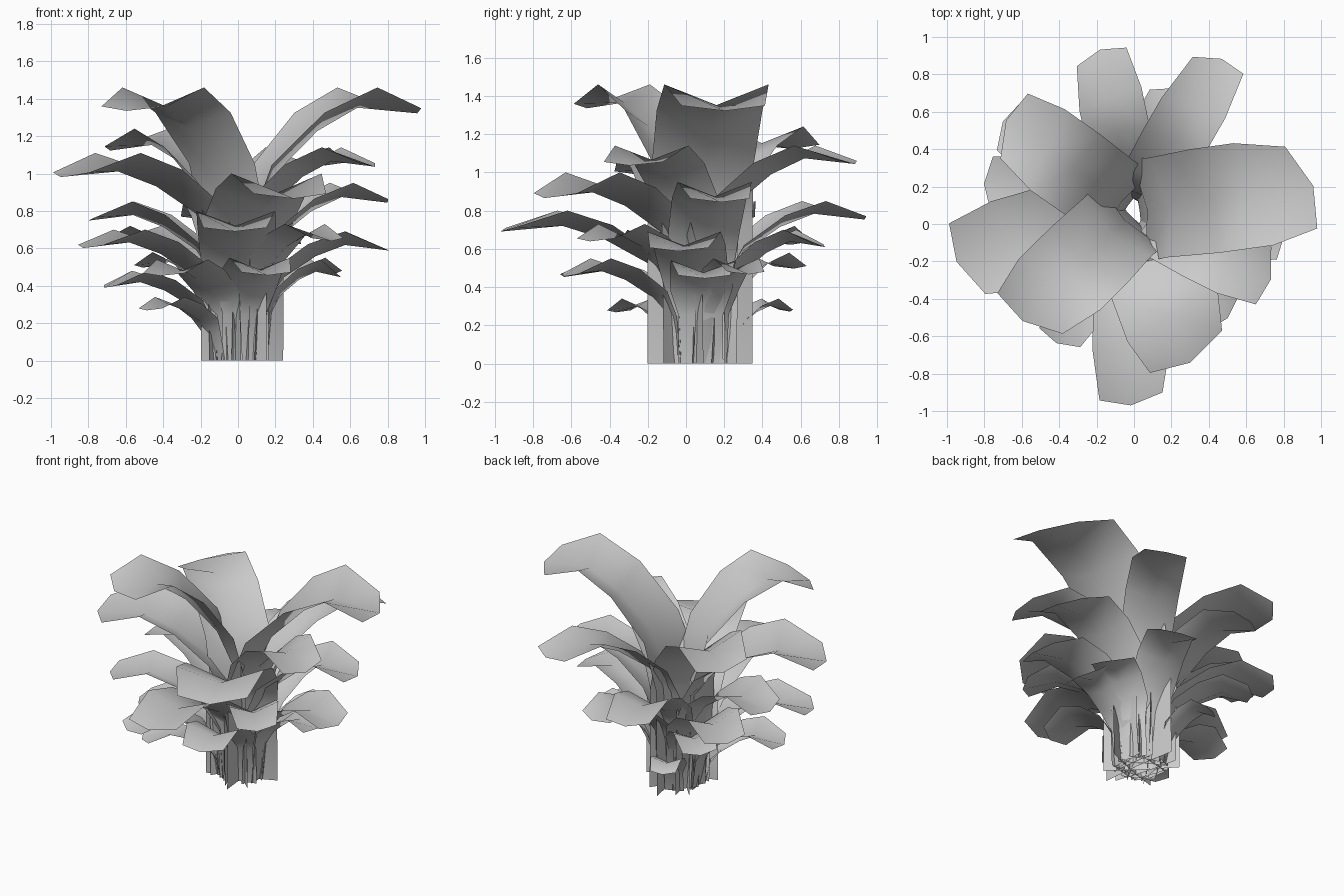
import bpy, math

# tip azimuth, tip reach, top of blade edges, width, rise of blade
LEAVES = [
    (12, .98, 1.46, .57, .62), (221, .79, 1.46, .50, .62),
    (141, .88, 1.24, .46, .45), (62, 1.00, 1.14, .35, .42),
    (338, .79, 1.14, .39, .42), (192, .97, 1.11, .52, .40),
    (292, .80, 1.00, .55, .35), (13, .82, .95, .40, .38),
    (101, .95, .85, .35, .34), (269, .97, .80, .42, .34),
    (165, .83, .85, .38, .32), (142, .89, .72, .36, .32),
    (357, .81, .69, .38, .30), (315, .71, .73, .32, .30),
    (196, .86, .70, .36, .30), (73, .76, .70, .32, .30),
    (237, .76, .54, .30, .24), (185, .72, .48, .32, .22),
    (32, .62, .55, .28, .24), (284, .66, .55, .34, .24),
    (10, .56, .54, .34, .22), (132, .76, .58, .28, .24),
    (110, .58, .34, .20, .16), (217, .61, .34, .22, .16),
]
CENTRE = (0, .07)


def leaf(name, az, reach, top, width, rise):
    a = math.radians(az)
    dx = reach * math.cos(a) - CENTRE[0]
    dy = reach * math.sin(a) - CENTRE[1]
    length = math.hypot(dx, dy)
    rad = (dx / length, dy / length)
    tan = (-rad[1], rad[0])
    tall = min(1, max(0, (top - .34) / 1.0))
    r0 = .20 - .13 * tall                  # outer leaves wrap the inner ones
    base_w = .62 + .35 * tall
    fold = .19 * width
    skew = (.03 + .09 * tall) * width      # blade twists clockwise
    L = length - r0
    mid = top - fold
    # radius, height, width factor, edge fold (radial, up), skew factor
    rows = [
        (r0 - .04, 0, base_w, -.1, 0, 0),
        (r0, mid - rise, base_w, -.4, 0, 0),
        (r0 + .14 * L, mid - rise * .58, .95, -.6, .5, .2),
        (r0 + .40 * L, mid - rise * .20, 1, -.4, .9, .6),
        (r0 + .64 * L, mid, 1, 0, 1, 1),
        (length, mid - .03, .80, -.6, .25, .8),
    ]
    verts, faces = [], []
    for r, z, w, fr, fz, sk in rows:
        for s in (-1, 0, 1):
            rr = r + abs(s) * fr * fold - s * sk * skew
            t = s * w * width / 2
            verts.append((CENTRE[0] + rad[0] * rr + tan[0] * t,
                          CENTRE[1] + rad[1] * rr + tan[1] * t,
                          z + abs(s) * fz * fold))
    for i in range(len(rows) - 1):
        for j in (0, 1):
            k = i * 3 + j
            faces.append((k, k + 1, k + 4, k + 3))
    me = bpy.data.meshes.new(name)
    me.from_pydata(verts, [], faces)
    for p in me.polygons:
        p.use_smooth = True
    ob = bpy.data.objects.new(name, me)
    bpy.context.collection.objects.link(ob)


# whorl of folded leaves whose sheaths form the trunk
for n, spec in enumerate(LEAVES):
    leaf(f"leaf_{n + 1:02d}", *spec)
